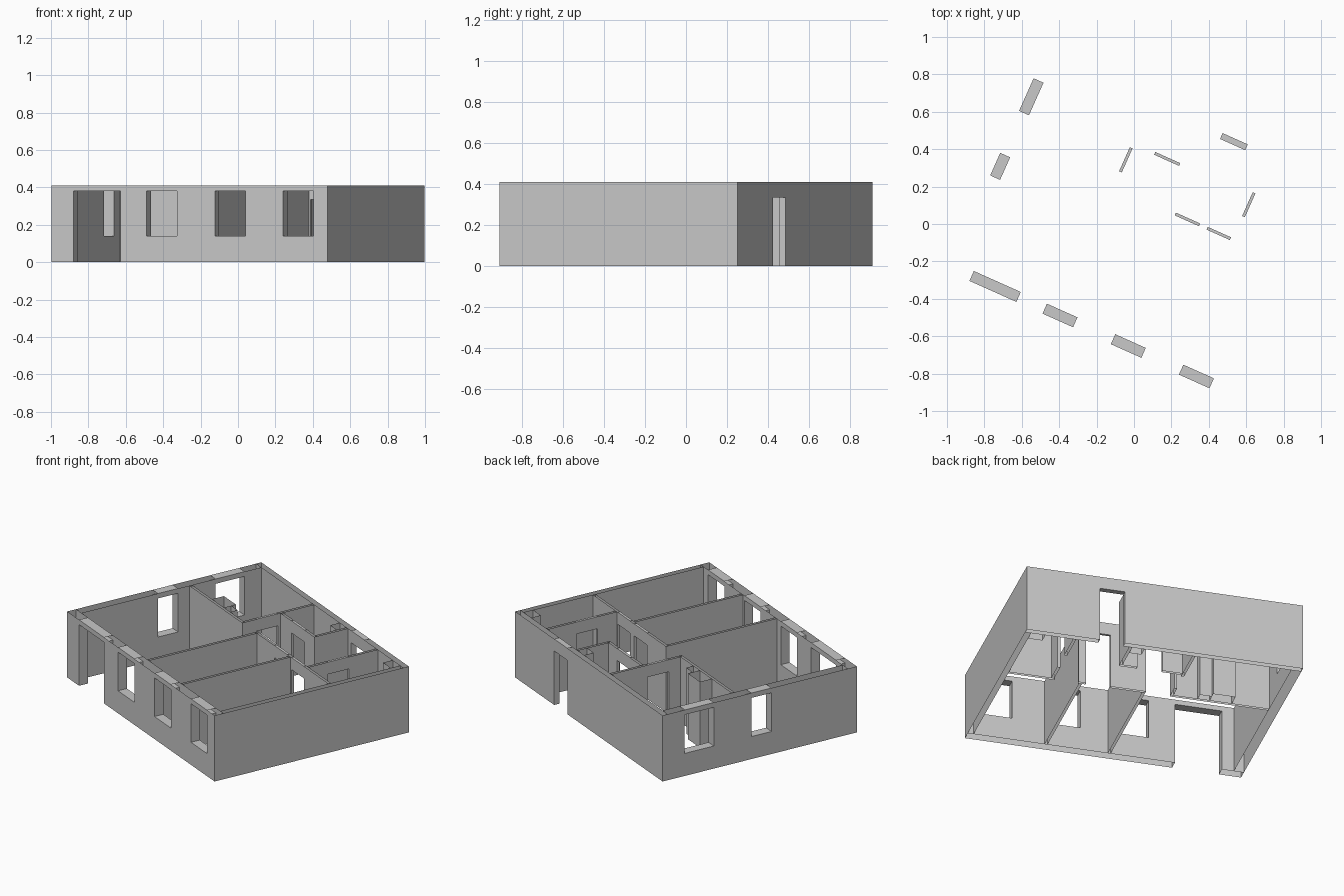
import bpy
import bmesh
import math

cube = bpy.data.objects.get("Cube")
if cube:
    bpy.data.objects.remove(cube, do_unlink=True)

HEIGHT = 0.41
DOOR_TOP, WIN_BOTTOM, WIN_TOP = 0.335, 0.14, 0.38
HALF_U, HALF_V = 0.808, 0.637      # half length and depth of the plan
THICK, THIN, INNER = 0.058, 0.034, 0.016
TURN = math.radians(-24.1)         # the plan is turned about z

grey = bpy.data.materials.new("wall_grey")
grey.use_nodes = True
grey.diffuse_color = (0.58, 0.58, 0.58, 1)
grey.node_tree.nodes["Principled BSDF"].inputs["Base Color"].default_value = (0.58, 0.58, 0.58, 1)


def finish(name, bm):
    """Merge the panels, clean up and turn them into an object."""
    bmesh.ops.remove_doubles(bm, verts=bm.verts, dist=0.0005)
    bmesh.ops.dissolve_limit(bm, angle_limit=0.01, verts=bm.verts, edges=bm.edges)
    mesh = bpy.data.meshes.new(name)
    bm.to_mesh(mesh)
    bm.free()
    mesh.materials.append(grey)
    obj = bpy.data.objects.new(name, mesh)
    obj.rotation_euler.z = TURN
    bpy.context.collection.objects.link(obj)


def wall(name, axis, start, end, low, high, openings=(), ends=(False, False)):
    """Hollow wall, open above and below, with lined openings (a, b, bottom, top)."""
    bm = bmesh.new()
    cuts = sorted({start, end, *[s for o in openings for s in o[:2]]})
    levels = sorted({0, HEIGHT, *[z for o in openings for z in o[2:]]})

    def solid(s, z):
        return not any(a < s < b and lo < z < hi for a, b, lo, hi in openings)

    def quad(*points):
        if axis == "v":
            points = [(t, s, z) for s, t, z in reversed(points)]
        bm.faces.new([bm.verts.new(p) for p in points])

    def across(s, z0, z1, forward):
        pts = [(s, low, z0), (s, high, z0), (s, high, z1), (s, low, z1)]
        quad(*(pts if forward else pts[::-1]))

    def flat(a, b, z, up):
        pts = [(a, low, z), (b, low, z), (b, high, z), (a, high, z)]
        quad(*(pts if up else pts[::-1]))

    spans = list(zip(cuts, cuts[1:]))
    rows = list(zip(levels, levels[1:]))
    for i, (a, b) in enumerate(spans):
        mid = (a + b) / 2
        for j, (z0, z1) in enumerate(rows):
            zm = (z0 + z1) / 2
            if not solid(mid, zm):
                continue
            # two skins
            quad((a, low, z0), (b, low, z0), (b, low, z1), (a, low, z1))
            quad((b, high, z0), (a, high, z0), (a, high, z1), (b, high, z1))
            # jambs and free ends
            if (i == 0 and ends[0]) or (i > 0 and not solid(sum(spans[i - 1]) / 2, zm)):
                across(a, z0, z1, False)
            last = i == len(spans) - 1
            if (last and ends[1]) or (not last and not solid(sum(spans[i + 1]) / 2, zm)):
                across(b, z0, z1, True)
            # lintel undersides, sills and lintel tops
            if j > 0 and not solid(mid, sum(rows[j - 1]) / 2):
                flat(a, b, z0, False)
            if j < len(rows) - 1:
                if not solid(mid, sum(rows[j + 1]) / 2):
                    flat(a, b, z1, True)
            elif any(o[0] < mid < o[1] for o in openings):
                flat(a, b, z1, True)
    finish(name, bm)


def window(a, b):
    return (a, b, WIN_BOTTOM, WIN_TOP)


def door(a, b, top=DOOR_TOP):
    return (a, b, 0, top)


def partition(name, axis, start, end, centre, openings=(), ends=(False, False)):
    wall(name, axis, start, end, centre - INNER / 2, centre + INNER / 2, openings, ends)


# Outer walls
front_in, back_in = THICK - HALF_V, HALF_V - THIN
left_in, right_in = THICK - HALF_U, HALF_U - THIN
wall("front_wall", "u", -HALF_U, HALF_U, -HALF_V, front_in,
     [door(-0.679, -0.404, WIN_TOP), window(-0.251, -0.072),
      window(0.149, 0.328), window(0.548, 0.727)], (True, True))
wall("back_wall", "u", -HALF_U, HALF_U, back_in, HALF_V, [door(0.234, 0.381)], (True, True))
wall("left_wall", "v", front_in, back_in, -HALF_U, left_in,
     [window(-0.077, 0.055), window(0.301, 0.492)])
wall("right_wall", "v", front_in, back_in, right_in, HALF_U)

# Inner walls
MID, HALL = 0.139, 0.39
edge = INNER / 2
partition("kitchen_wall", "u", left_in, -0.18 + edge, MID, ends=(False, True))
partition("kitchen_side_wall", "v", MID + edge, back_in, -0.18, [door(0.225, 0.366)])
partition("bedroom_back_wall", "u", -0.02 - edge, right_in, MID,
          [door(0.18, 0.322), door(0.366, 0.503)], (True, False))
partition("living_room_wall", "v", front_in, MID - edge, -0.02)
partition("bedroom_divider", "v", front_in, MID - edge, 0.35)
partition("store_front_wall", "u", -0.18 + edge, 0.19 + edge, HALL,
          [door(-0.053, 0.093)], (False, True))
partition("store_side_wall", "v", HALL + edge, back_in, 0.19)
partition("bathroom_wall", "v", MID + edge, back_in, 0.518, [door(0.275, 0.414)])

# Service shafts
both = (True, True)
wall("kitchen_shaft", "u", -0.53, -0.40, MID + edge, 0.225, ends=both)
wall("kitchen_small_shaft", "u", -0.40, -0.33, MID + edge, 0.195, ends=both)
wall("store_shaft", "u", 0.11, 0.19 - edge, 0.54, back_in, ends=both)
wall("bathroom_shaft", "u", 0.69, right_in, 0.54, back_in, ends=both)
